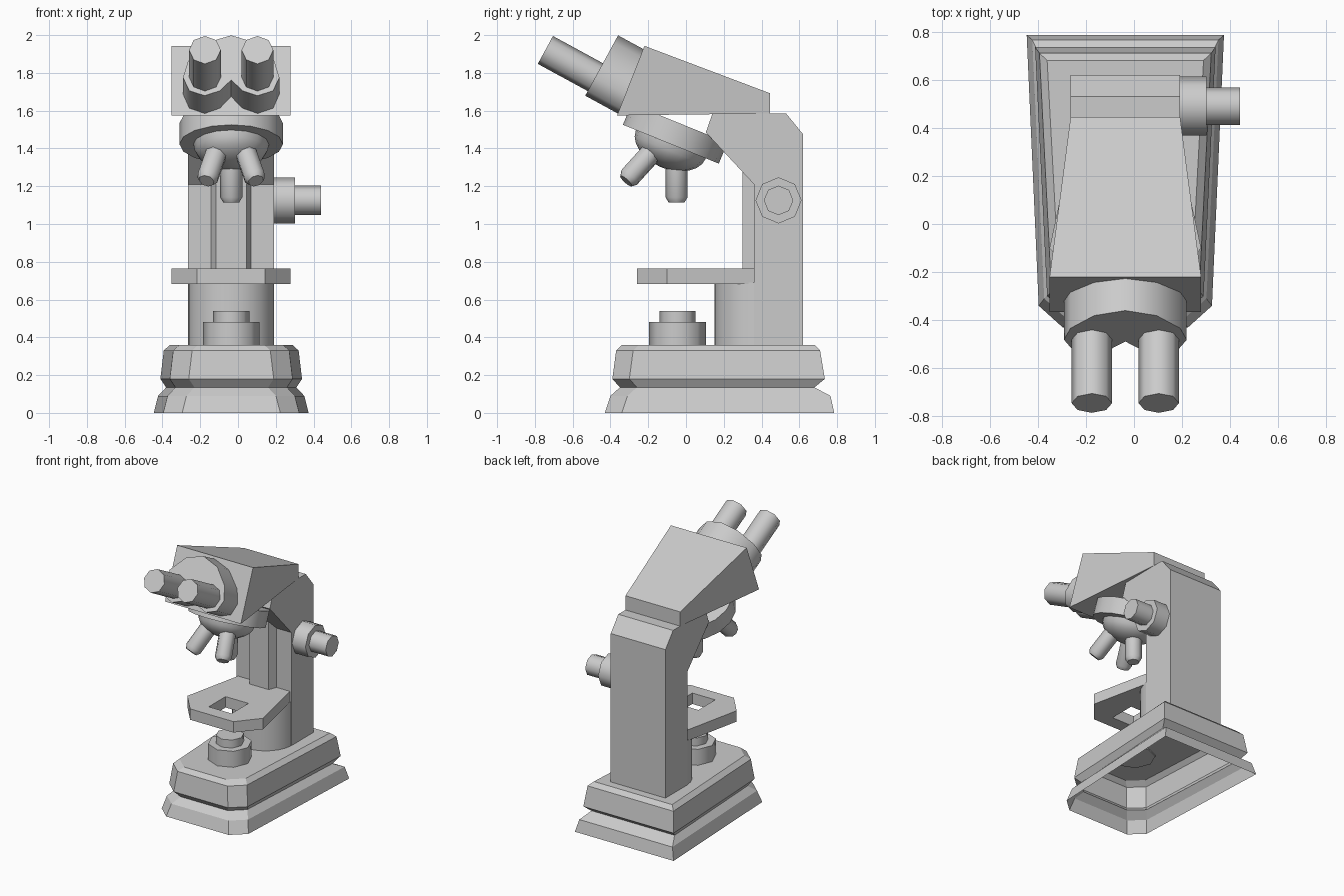
import bpy, bmesh, math
from mathutils import Vector

if "Cube" in bpy.data.objects:
    bpy.data.objects.remove(bpy.data.objects["Cube"])

XC = -0.036  # symmetry plane of the body


def loft(name, rings, caps=(True, True), closed=False, smooth=None):
    """Skin a list of equal-length point rings."""
    bm = bmesh.new()
    vr = [[bm.verts.new(p) for p in r] for r in rings]
    n = len(vr[0])
    pairs = list(zip(vr, vr[1:])) + ([(vr[-1], vr[0])] if closed else [])
    for a, b in pairs:
        for i in range(n):
            j = (i + 1) % n
            bm.faces.new((a[i], a[j], b[j], b[i]))
    if not closed:
        if caps[0]:
            bm.faces.new(vr[0][::-1])
        if caps[1]:
            bm.faces.new(vr[-1])
    bmesh.ops.recalc_face_normals(bm, faces=bm.faces)
    me = bpy.data.meshes.new(name)
    bm.to_mesh(me)
    bm.free()
    ob = bpy.data.objects.new(name, me)
    bpy.context.collection.objects.link(ob)
    if smooth:
        bpy.ops.object.select_all(action='DESELECT')
        ob.select_set(True)
        bpy.context.view_layer.objects.active = ob
        bpy.ops.object.shade_smooth_by_angle(angle=math.radians(smooth))
    return ob


def lathe(name, start, direction, profile, n=8, smooth=50):
    """Rings of (distance, radius) along a direction."""
    d = Vector(direction).normalized()
    m = d.to_track_quat('Z', 'Y').to_matrix()
    rings = []
    for h, r in profile:
        rings.append([Vector(start) + m @ Vector((r * math.cos(t), r * math.sin(t), h))
                      for t in (2 * math.pi * i / n for i in range(n))])
    return loft(name, rings, smooth=smooth)


def mirrored(half):
    """Complete a right-hand half outline of (x, y) about x = 0."""
    return half + [(-x, y) for x, y in reversed(half)]


def slab(name, outline, z0, z1, smooth=None):
    return loft(name, [[(XC + x, y, z) for x, y in outline] for z in (z0, z1)], smooth=smooth)


# Base: stepped shell, open underneath
levels = [(0, .41, -.43, .785), (.09, .387, -.40, .765), (.135, .345, -.35, .68),
          (.18, .375, -.39, .735), (.33, .357, -.37, .71), (.36, .325, -.34, .68)]
loft("base", [[(XC + x, y, z) for x, y in
               mirrored([(w - .15, yf), (w - .05, yf + .09), (w, yb)])]
              for z, w, yf, yb in levels], caps=(False, True))

# Lamp on the base
lathe("lamp_housing", (XC, -.045, .35), (0, 0, 1), [(0, .15), (.13, .15)])
lathe("lamp_lens", (XC, -.045, .47), (0, 0, 1), [(0, .096), (.07, .096)])

# Column with forward-leaning upper arm
side = [(.36, .355), (.62, .355), (.62, 1.475), (.53, 1.585), (.14, 1.585),
        (.105, 1.485), (.36, 1.21)]
loft("arm", [[(XC + s * .2275, y, z) for y, z in side] for s in (-1, 1)])

# Rounded column foot and focusing slide
foot = [(.2275 * math.cos(t), .37 - .22 * math.sin(t))
        for t in (math.pi * i / 12 for i in range(13))]
slab("column_foot", foot, .355, .69, smooth=30)
slab("focus_slide", mirrored([(.08, .30), (.11, .37)]), .69, 1.32)

# Stage with square opening
outer = mirrored([(.18, -.26), (.315, -.10), (.215, .365)])
hole = mirrored([(.095, -.16), (.095, -.06), (.095, .04)])
loft("stage", [[(XC + x, y, z) for x, y in o] for o, z in
               ((outer, .683), (outer, .765), (hole, .765), (hole, .683))], closed=True)

# Focus knob
lathe("focus_knob_collar", (.17, .49, 1.125), (1, 0, 0), [(0, .122), (.132, .122)])
lathe("focus_knob", (.29, .49, 1.125), (1, 0, 0), [(0, .078), (.15, .078)])

# Head wedge
loft("head", [[(XC + w, y, z) for w, y, z in
               ((-wd, y0, z0), (wd, y0, z0), (wd, y1, z1), (-wd, y1, z1))]
              for wd, y0, z0, y1, z1 in
              ((.315, -.365, 1.575, -.22, 1.943), (.2275, .445, 1.585, .445, 1.692))])

# Tilted eyepiece frame: d along the tubes, u across them
D, U = Vector((0, -.878, .478)), Vector((0, .478, .878))


def tilted(x, u, d):
    return Vector((XC + x, 0, 0)) + D * d + U * u


prism = [(.255, 1.33), (.228, 1.43), (.13, 1.54), (0, 1.584),
         (-.13, 1.54), (-.228, 1.43), (-.255, 1.33), (-.222, 1.25), (-.14, 1.22),
         (-.06, 1.25), (0, 1.315), (.06, 1.25), (.14, 1.22), (.222, 1.25)]
loft("prism_block", [[tilted(x, u, d) for x, u in prism] for d in (1.06, 1.272)], smooth=50)
for s, label in ((-1, "left"), (1, "right")):
    lathe(f"eyepiece_{label}", tilted(s * .139, 1.332, 1.25), D, [(0, .084), (.323, .084)])

# Tilted nosepiece disc with dome
N = Vector((0, -.376, -.927))
C = Vector((XC, -.08, 1.4225))
lathe("nosepiece_disc", C - N * .12, N, [(0, .274), (.12, .274)], n=16)
dome = [(.132 * math.sin(a), .2 * math.cos(a)) for a in (math.radians(15 * i) for i in range(6))]
lathe("nosepiece_dome", C, N, dome + [(.132, .01)], n=16)

# Objectives: one vertical, two splayed forward
lathe("objective_centre", (XC, -.05, 1.33), (0, 0, -1),
      [(0, .059), (.188, .059), (.216, .042)], smooth=46)
for s, label in ((-1, "left"), (1, "right")):
    root = Vector((XC + s * .065, -.15, 1.413))
    tip = Vector((XC + s * .131, -.318, 1.228))
    length = (tip - root).length
    lathe(f"objective_{label}", root, tip - root,
          [(0, .059), (length - .028, .059), (length, .042)], smooth=46)
